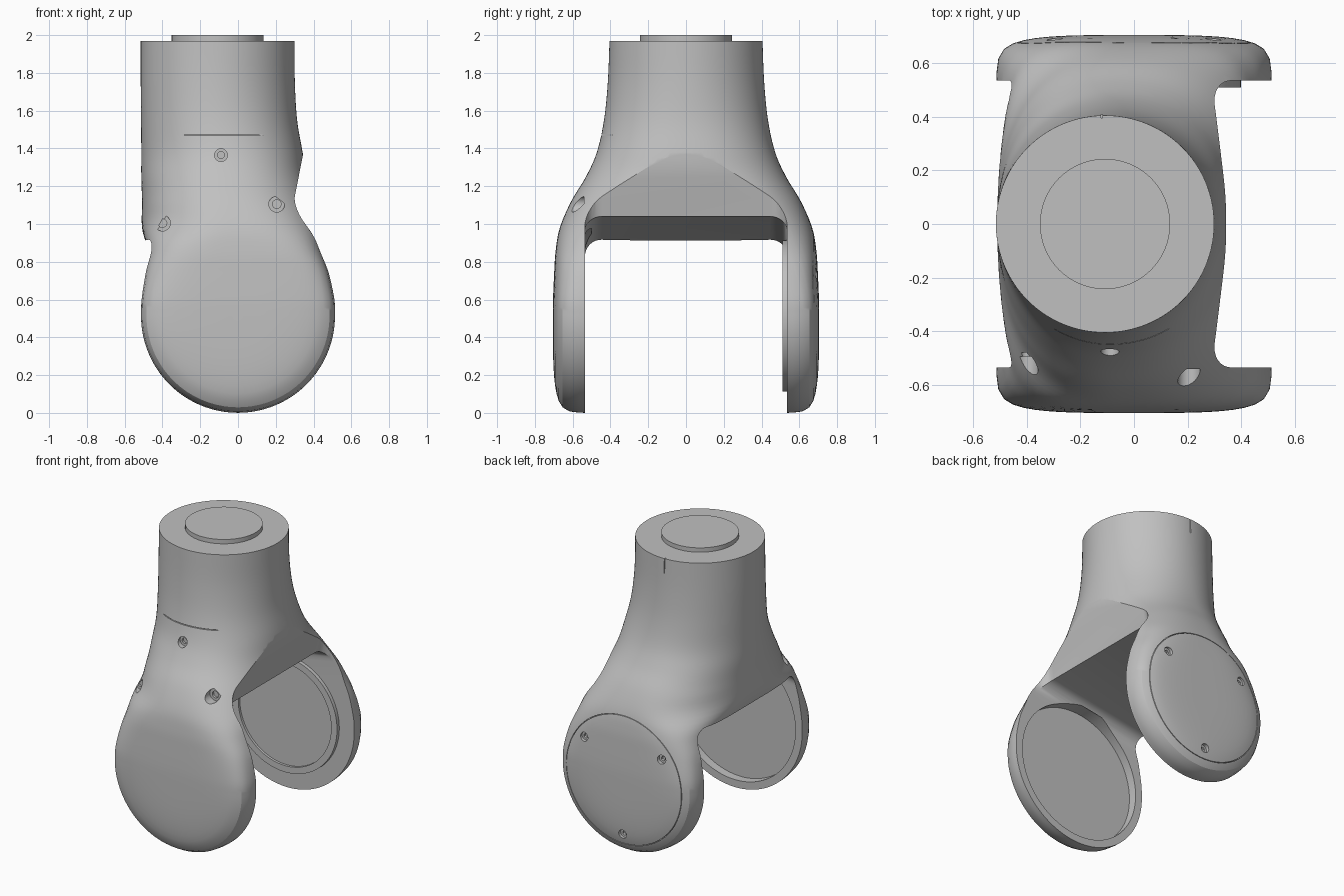
import bpy, bmesh, math
from mathutils import Matrix, Vector

default = bpy.data.objects.get("Cube")
if default:
    bpy.data.objects.remove(default, do_unlink=True)

grey = bpy.data.materials.new("satin_grey")
grey.use_nodes = True
grey.diffuse_color = (0.53, 0.53, 0.53, 1)
grey.node_tree.nodes["Principled BSDF"].inputs["Base Color"].default_value = (0.53, 0.53, 0.53, 1)

HUB_Z, HUB_R, INNER_Y = 0.514, 0.514, 0.535
N = 128


def make(name, bm):
    bmesh.ops.recalc_face_normals(bm, faces=bm.faces)
    mesh = bpy.data.meshes.new(name)
    bm.to_mesh(mesh)
    bm.free()
    mesh.materials.append(grey)
    obj = bpy.data.objects.new(name, mesh)
    bpy.context.collection.objects.link(obj)
    return obj


def cylinder(name, x, z, r, y0, y1, segments=64):
    """Cylinder lying along y."""
    bm = bmesh.new()
    place = Matrix.Translation((x, (y0 + y1) / 2, z)) @ Matrix.Rotation(math.pi / 2, 4, 'X')
    bmesh.ops.create_cone(bm, cap_ends=True, segments=segments, radius1=r, radius2=r,
                          depth=abs(y1 - y0), matrix=place)
    return make(name, bm)


def box(name, centre, size):
    bm = bmesh.new()
    bmesh.ops.create_cube(bm, size=1, matrix=Matrix.Translation(centre) @ Matrix.Diagonal((*size, 1)))
    return make(name, bm)


def select_only(obj):
    bpy.ops.object.select_all(action='DESELECT')
    obj.select_set(True)
    bpy.context.view_layer.objects.active = obj


def cut(target, cutter):
    cutter.hide_render = True
    mod = target.modifiers.new("cut", 'BOOLEAN')
    mod.operation, mod.solver, mod.object = 'DIFFERENCE', 'EXACT', cutter
    select_only(target)
    bpy.ops.object.modifier_apply(modifier=mod.name)
    bpy.data.objects.remove(cutter, do_unlink=True)


def smooth(obj, angle=28):
    select_only(obj)
    bpy.ops.object.shade_smooth_by_angle(angle=math.radians(angle))


# Body sections from collar to hub axis:
# z, centre x, half width, half depth, squareness in x and y on the +x side, then on the -x side
SECTIONS = [
    (1.97, -.108, .407, .405, 2, 2, 2, 2), (1.75, -.107, .408, .414, 2, 2, 2, 2),
    (1.55, -.10, .413, .434, 2.1, 2.1, 2, 2), (1.38, -.085, .427, .472, 2.25, 2.25, 2, 2),
    (1.25, -.075, .437, .53, 2.4, 2.5, 2.1, 2.1), (1.12, -.055, .453, .608, 2.6, 3.1, 2.2, 2.3),
    (.98, -.04, .468, .668, 3.1, 5, 2.5, 3), (.86, -.017, .463, .69, 3.8, 9, 3.6, 7),
    (.74, -.005, .488, .698, 3.7, 15, 3.7, 13), (.60, 0, .511, .704, 3.5, 21, 3.5, 21),
    (HUB_Z, 0, HUB_R, .705, 3.5, 22, 3.5, 22)]


def blend(i, t):
    """Catmull-Rom blend between neighbouring sections."""
    last = len(SECTIONS) - 1
    quad = [SECTIONS[min(max(i + k, 0), last)] for k in (-1, 0, 1, 2)]
    return [b + .5 * t * (c - a + t * (2*a - 5*b + 4*c - d + t * (3*(b - c) + d - a)))
            for a, b, c, d in zip(*quad)]


def section(z, cx, a, b, *squareness):
    """Rounded outline; the radius in each direction is found by bisection."""
    pts = []
    for k in range(N):
        th = 2 * math.pi * k / N - math.pi / 2
        c, s = math.cos(th), math.sin(th)
        p, q = squareness[:2] if k <= N // 2 else squareness[2:]
        low, high = 0, 1
        for _ in range(26):
            r = (low + high) / 2
            if abs(r * c / a) ** p + abs(r * s / b) ** q < 1:
                low = r
            else:
                high = r
        pts.append(Vector((cx + r * c, r * s, z)))
    return pts


def skin(bm, rows, closed):
    grid = [[bm.verts.new(p) for p in row] for row in rows]
    count = len(grid[0])
    for upper, lower in zip(grid, grid[1:]):
        for k in range(count if closed else count - 1):
            j = (k + 1) % count
            bm.faces.new((upper[k], upper[j], lower[j], lower[k]))
    return grid


# Fork body: lofted trunk, then the last section swept half a turn into round hubs
STEPS = 5
rows = [section(*blend(i, t / STEPS)) for i in range(len(SECTIONS) - 1) for t in range(STEPS)]
rows.append(section(*SECTIONS[-1]))
bm = bmesh.new()
trunk = skin(bm, rows, True)
bm.faces.new(trunk[0])
half = rows[-1][:N // 2 + 1]
sweep = []
for k in range(65):
    phi = math.pi * k / 64
    sweep.append([Vector((p.x * math.cos(phi), p.y, HUB_Z - p.x * math.sin(phi))) for p in half])
skin(bm, sweep, False)
bmesh.ops.remove_doubles(bm, verts=bm.verts, dist=1e-5)
bmesh.ops.dissolve_degenerate(bm, edges=bm.edges, dist=1e-6)
body = make("fork_body", bm)

# Gap between the legs: sloped ceiling and leaning side, with rounded inner corners
profile = [(-.8, .863), (.28, 1.04), (.37, 1.5), (1.0, 1.5), (1.0, -.3), (-.8, -.3)]
bm = bmesh.new()
ends = [[bm.verts.new((x, y, z)) for x, z in profile] for y in (-INNER_Y, INNER_Y)]
for e in ends:
    bm.faces.new(e)
for k in range(len(profile)):
    j = (k + 1) % len(profile)
    bm.faces.new((ends[0][k], ends[0][j], ends[1][j], ends[1][k]))
bmesh.ops.recalc_face_normals(bm, faces=bm.faces)
corners = [bm.edges.get((e[k], e[k + 1])) for e in ends for k in (0, 1)]
bmesh.ops.bevel(bm, geom=corners, offset=.09, segments=8, profile=.5, affect='EDGES')
cut(body, make("gap_cutter", bm))

# Recess inside the front hub
cut(body, cylinder("recess_cutter", 0, HUB_Z, .462, -.595, -.5, 96))

# Counterbored screw holes on the front
for x, z, r, floor in ((-.40, 1.005, .042, -.495), (-.09, 1.365, .034, -.455), (.205, 1.105, .042, -.54)):
    cut(body, cylinder("bore_cutter", x, z, r, -.9, floor, 32))
    cut(body, cylinder("pilot_cutter", x, z, r * .55, -.9, floor + .015, 24))

# Screw holes and cover seam on the back hub
for deg in (37, 143, 270):
    x, z = .37 * math.cos(math.radians(deg)), HUB_Z + .37 * math.sin(math.radians(deg))
    cut(body, cylinder("screw_cutter", x, z, .03, .67, .9, 24))
    cut(body, cylinder("socket_cutter", x, z, .016, .655, .9, 6))
bm = bmesh.new()
for k in range(96):
    a = 2 * math.pi * k / 96
    for r, y in ((.438, .66), (.442, .66), (.442, .72), (.438, .72)):
        bm.verts.new((r * math.cos(a), y, HUB_Z + r * math.sin(a)))
bm.verts.ensure_lookup_table()
for k in range(96):
    for m in range(4):
        i, j = 4 * k, 4 * ((k + 1) % 96)
        q = (m + 1) % 4
        bm.faces.new([bm.verts[v] for v in (i + m, i + q, j + q, j + m)])
cut(body, make("seam_cutter", bm))

# Thin slits: front seam and collar key
cut(body, box("front_slit_cutter", (-.08, -.5, 1.472), (.48, .22, .005)))
cut(body, box("key_slit_cutter", (-.12, .405, 1.93), (.005, .02, .12)))
smooth(body)

# Spigot on top of the collar
bm = bmesh.new()
bmesh.ops.create_cone(bm, cap_ends=True, segments=64, radius1=.243, radius2=.243, depth=.04,
                      matrix=Matrix.Translation((-.108, 0, 1.98)))
smooth(make("top_spigot", bm))

# Bearing ring with a shallow dish on the inside of the back leg
ring = cylinder("bearing_ring", 0, HUB_Z, .40, .51, .55, 96)
cut(ring, cylinder("dish_cutter", 0, HUB_Z, .355, .45, .527, 96))
smooth(ring)
